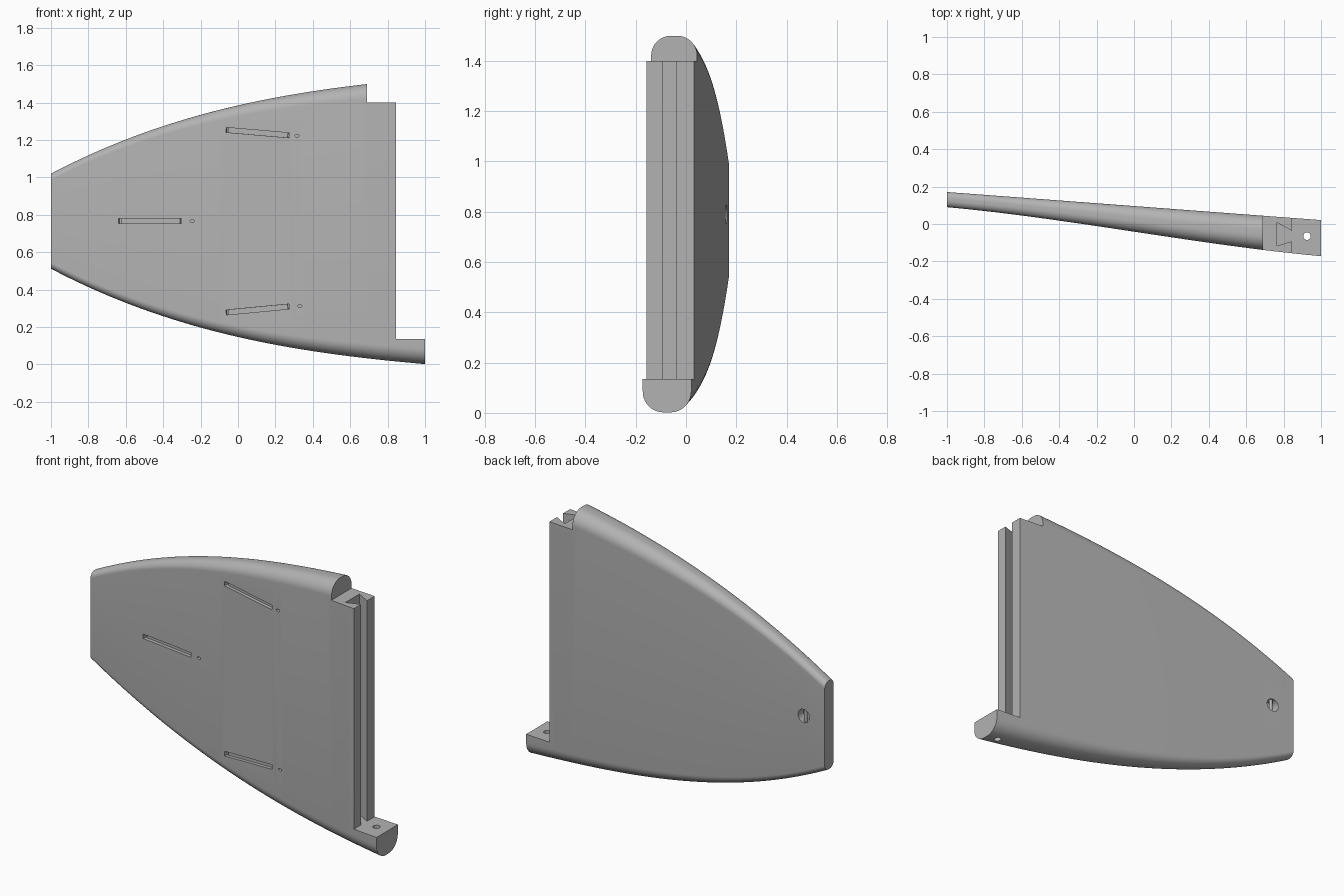
import bpy, bmesh, math
from mathutils import Matrix, Vector

if "Cube" in bpy.data.objects:
    bpy.data.objects.remove(bpy.data.objects["Cube"])

grey = bpy.data.materials.new("plain grey")
grey.use_nodes = True
COLOR = (0.45, 0.45, 0.45, 1)
grey.diffuse_color = COLOR
grey.node_tree.nodes["Principled BSDF"].inputs["Base Color"].default_value = COLOR

MID = 0.766


def half_height(x):
    return 0.619 + 0.229 * x - 0.11 * x**2 + 0.026 * x**3


def front(x):
    return -0.041 - 0.131 * x - 0.02 * (x - x**3)


def back(x):
    return 0.096 - 0.075 * x


def make(name, bm):
    bmesh.ops.recalc_face_normals(bm, faces=bm.faces)
    mesh = bpy.data.meshes.new(name)
    bm.to_mesh(mesh)
    bm.free()
    mesh.materials.append(grey)
    ob = bpy.data.objects.new(name, mesh)
    bpy.context.collection.objects.link(ob)
    return ob


def loft(name, rings):
    bm = bmesh.new()
    loops = [[bm.verts.new(p) for p in ring] for ring in rings]
    n = len(loops[0])
    for a, b in zip(loops, loops[1:]):
        for i in range(n):
            j = (i + 1) % n
            bm.faces.new((a[i], a[j], b[j], b[i]))
    bm.faces.new(loops[0])
    bm.faces.new(loops[-1])
    return make(name, bm)


def section(x, steps=10):
    # rounded rectangle across the blade
    yf, yb, h = front(x), back(x), half_height(x)
    r = 0.43 * (yb - yf)
    corners = [(yb - r, MID + h - r), (yf + r, MID + h - r),
               (yf + r, MID - h + r), (yb - r, MID - h + r)]
    ring = []
    for q, (cy, cz) in enumerate(corners):
        for s in range(steps + 1):
            a = (q + s / steps) * math.pi / 2
            ring.append((x, cy + r * math.cos(a), cz + r * math.sin(a)))
    return ring


def box(name, size, matrix):
    bm = bmesh.new()
    bmesh.ops.create_cube(bm, size=1, matrix=matrix @ Matrix.Diagonal((*size, 1)))
    return make(name, bm)


def rod(name, r, depth, matrix, sides=24):
    bm = bmesh.new()
    bmesh.ops.create_cone(bm, cap_ends=True, segments=sides, radius1=r,
                          radius2=r, depth=depth, matrix=matrix)
    return make(name, bm)


def cut(target, cutter):
    bpy.context.view_layer.objects.active = target
    mod = target.modifiers.new("cut", 'BOOLEAN')
    mod.operation = 'DIFFERENCE'
    mod.solver = 'EXACT'
    mod.object = cutter
    bpy.ops.object.modifier_apply(modifier=mod.name)
    bpy.data.objects.remove(cutter)


def at(x, y, z):
    return Matrix.Translation((x, y, z))


# blade body
N = 40
blade = loft("fin_blade", [section(-1 + 2 * i / N) for i in range(N + 1)])

# stepped root: top notch and long mounting edge
cut(blade, box("top_notch", (1, 1, 1), at(1.19, 0, 1.9)))
cut(blade, box("root_notch", (1, 1, 2), at(1.345, 0, 1.135)))

# dovetail groove down the mounting edge
dovetail = [(0.765, 0.008), (0.765, -0.117), (0.845, -0.092),
            (0.9, -0.092), (0.9, -0.037), (0.845, -0.037)]
cut(blade, loft("dovetail", [[(x, y, z) for x, y in dovetail] for z in (0.135, 1.6)]))

# bolt hole through the foot
cut(blade, rod("bolt_hole", 0.02, 0.5, at(0.925, -0.065, 0.1)))

# shallow slots on the front, each with deeper ends and a small pin hole
yaw = Matrix.Rotation(-0.14, 4, 'Z')
for (x0, z0), (x1, z1), (px, pz) in [
        ((-0.64, 0.766), (-0.30, 0.766), (-0.245, 0.767)),
        ((-0.065, 1.254), (0.275, 1.225), (0.315, 1.222)),
        ((-0.065, 0.278), (0.275, 0.31), (0.33, 0.312))]:
    tilt = Matrix.Rotation(-math.atan2(z1 - z0, x1 - x0), 4, 'Y')
    cx, cz = (x0 + x1) / 2, (z0 + z1) / 2
    frame = at(cx, front(cx), cz) @ yaw @ tilt
    length = math.hypot(x1 - x0, z1 - z0)
    cut(blade, box("slot", (length, 0.04, 0.026), frame))
    for side in (-1, 1):
        end = frame @ at(side * (length / 2 - 0.005), 0, 0)
        cut(blade, box("slot_end", (0.0102, 0.07, 0.0262), end))
    oval = (at(px, front(px), pz) @ Matrix.Rotation(math.pi / 2, 4, 'X')
            @ Matrix.Diagonal((1.7, 1, 1, 1)))
    cut(blade, rod("pin_hole", 0.007, 0.08, oval, 16))

# round recess near the tip on the back, crossed by a small bar
hx, hz = -0.86, 0.79
cut(blade, rod("tip_recess", 0.038, 0.1,
               at(hx, back(hx), hz) @ Matrix.Rotation(math.pi / 2, 4, 'X')))
bar = rod("recess_bar", 0.01, 0.08, at(hx, back(hx) - 0.018, hz), 16)

for ob in (blade, bar):
    bpy.ops.object.select_all(action='DESELECT')
    ob.select_set(True)
    bpy.context.view_layer.objects.active = ob
    bpy.ops.object.shade_smooth_by_angle(angle=math.radians(25))
